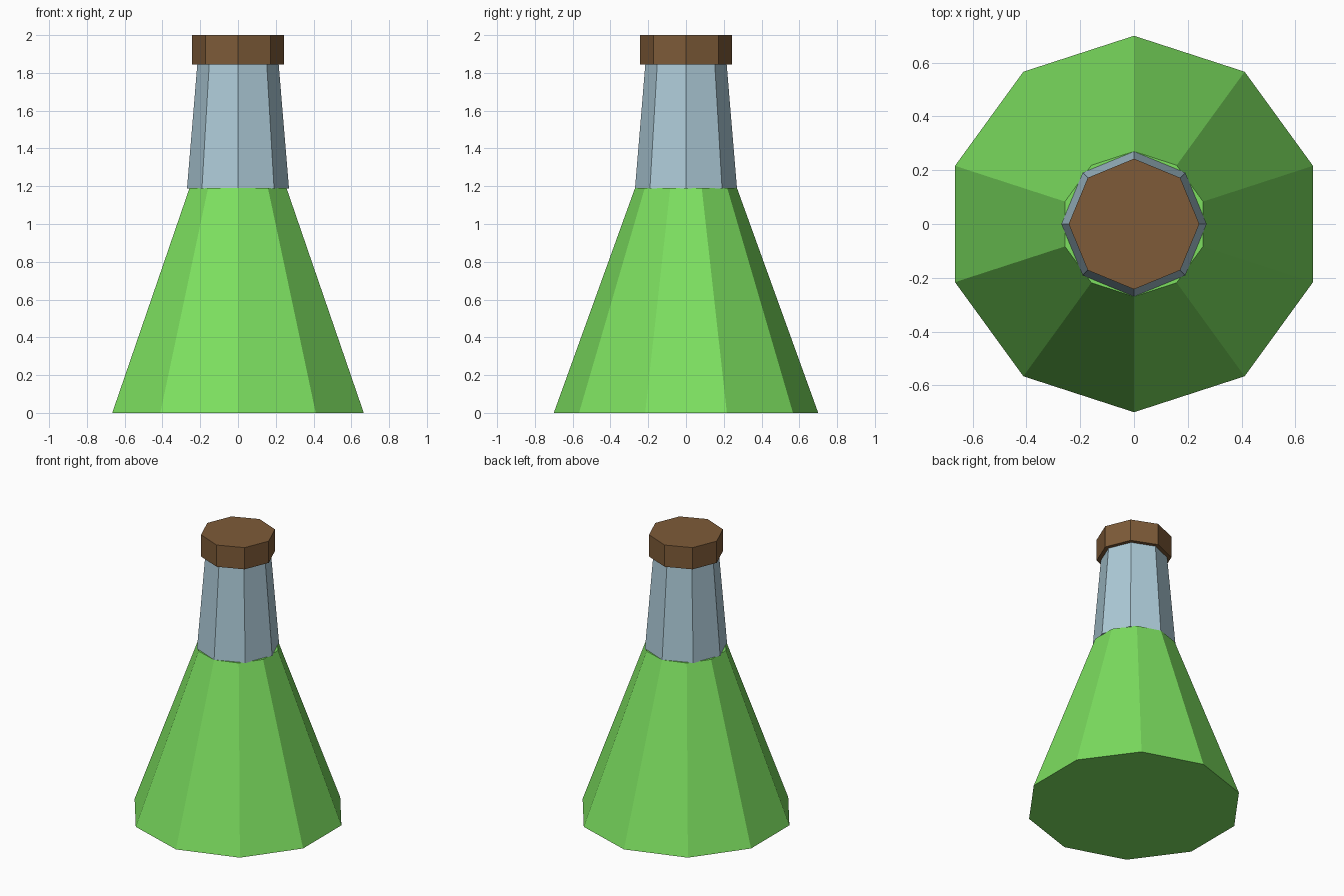
import bpy
import bmesh

cube = bpy.data.objects.get("Cube")
if cube:
    bpy.data.objects.remove(cube, do_unlink=True)


def make_material(name, srgb):
    """Flat material from 0-255 display values, stored as linear."""
    colour = [((c / 255 + 0.055) / 1.055) ** 2.4 for c in srgb] + [1.0]
    mat = bpy.data.materials.new(name)
    mat.use_nodes = True
    mat.diffuse_color = colour
    bsdf = next(n for n in mat.node_tree.nodes if n.type == 'BSDF_PRINCIPLED')
    bsdf.inputs["Base Color"].default_value = colour
    return mat


def tapered_prism(name, sides, r_bottom, r_top, z_bottom, z_top, mat):
    """Closed flat-sided cone section with one corner pointing to +y."""
    bm = bmesh.new()
    bmesh.ops.create_cone(bm, cap_ends=True, cap_tris=False, segments=sides,
                          radius1=r_bottom, radius2=r_top, depth=z_top - z_bottom)
    bmesh.ops.translate(bm, verts=bm.verts, vec=(0, 0, (z_bottom + z_top) / 2))
    mesh = bpy.data.meshes.new(name)
    bm.to_mesh(mesh)
    bm.free()
    mesh.materials.append(mat)
    obj = bpy.data.objects.new(name, mesh)
    bpy.context.collection.objects.link(obj)
    return obj


green = make_material("green_liquid", (125, 224, 96))
glass = make_material("pale_blue_glass", (173, 203, 216))
cork = make_material("brown_cork", (126, 91, 56))

# Ten-sided body, eight-sided neck and stopper
tapered_prism("flask_body", 10, 0.70, 0.27, 0.0, 1.19, green)
tapered_prism("flask_neck", 8, 0.27, 0.215, 1.187, 1.85, glass)
tapered_prism("stopper", 8, 0.243, 0.243, 1.845, 2.0, cork)
